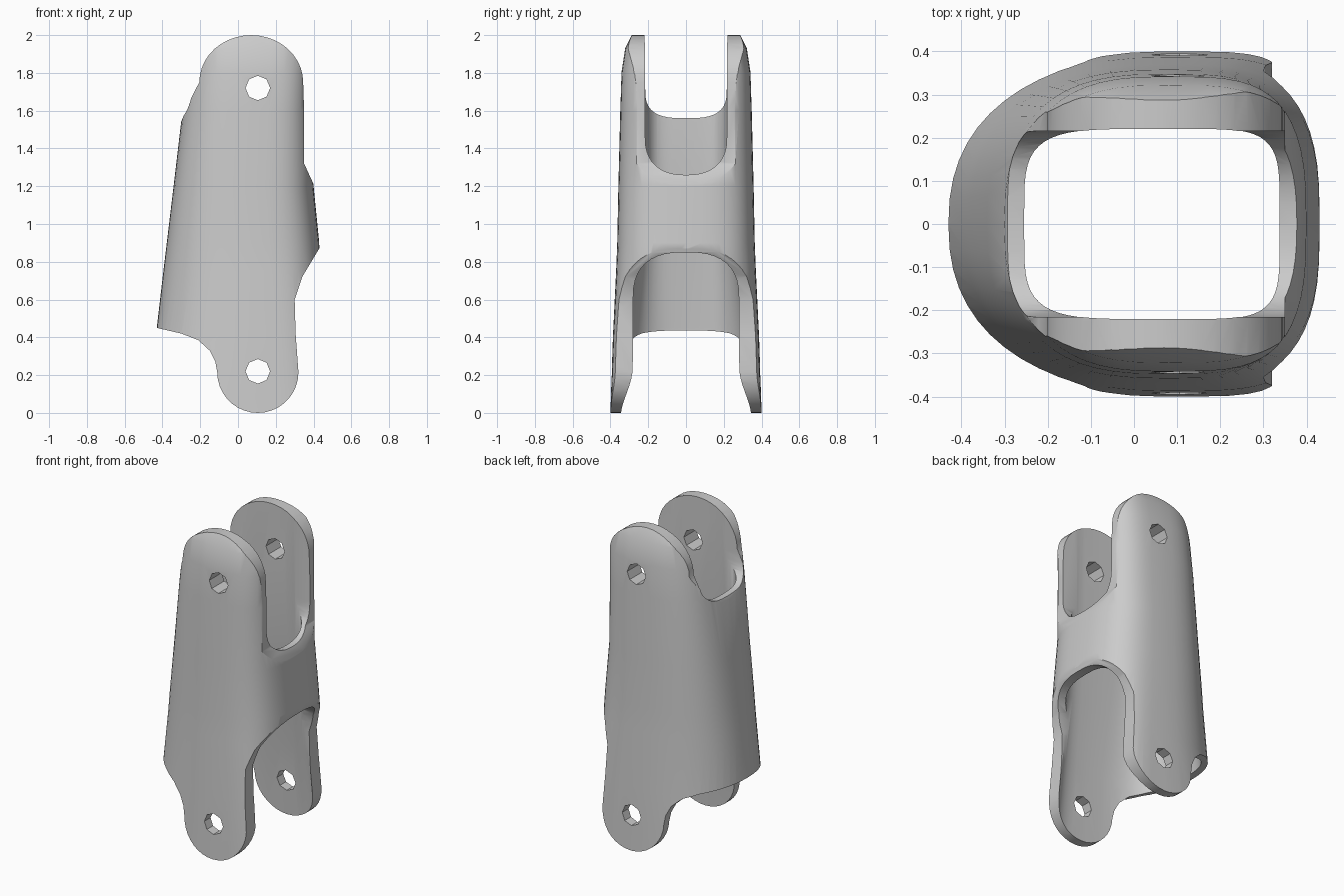
import bpy, bmesh
from math import sin, cos, pi, copysign, radians

cube = bpy.data.objects.get("Cube")
if cube:
    bpy.data.objects.remove(cube)

grey = bpy.data.materials.new("plain_grey")
grey.use_nodes = True
grey.diffuse_color = (0.6, 0.6, 0.6, 1)
grey.node_tree.nodes["Principled BSDF"].inputs["Base Color"].default_value = (0.6, 0.6, 0.6, 1)

MID = 0.08   # x of the widest depth of the sleeve


def finish(bm, name):
    bmesh.ops.recalc_face_normals(bm, faces=bm.faces[:])
    mesh = bpy.data.meshes.new(name)
    bm.to_mesh(mesh)
    bm.free()
    mesh.materials.append(grey)
    obj = bpy.data.objects.new(name, mesh)
    bpy.context.collection.objects.link(obj)
    return obj


def loft(name, rings, count=56):
    """Stack of rounded sections: z, left x, right x, half depth, left power, right power."""
    bm = bmesh.new()
    loops = []
    for z, left, right, depth, pow_l, pow_r in rings:
        loop = []
        for i in range(count):
            c, s = cos(2 * pi * i / count), sin(2 * pi * i / count)
            p = 2 / (pow_r if c > 0 else pow_l)
            width = right - MID if c > 0 else MID - left
            x = MID + width * copysign(abs(c) ** p, c)
            loop.append(bm.verts.new((x, depth * copysign(abs(s) ** p, s), z)))
        loops.append(loop)
    for a, b in zip(loops, loops[1:]):
        for i in range(count):
            j = (i + 1) % count
            bm.faces.new((a[i], a[j], b[j], b[i]))
    bm.faces.new(loops[0])
    bm.faces.new(loops[-1])
    return finish(bm, name)


def prism(name, points, axis, start, end):
    """Extrude an outline along x (points are y, z) or along y (points are x, z)."""
    bm = bmesh.new()
    place = (lambda a, b, t: (t, a, b)) if axis == "x" else (lambda a, b, t: (a, t, b))
    ends = [[bm.verts.new(place(a, b, t)) for a, b in points] for t in (start, end)]
    n = len(points)
    for i in range(n):
        j = (i + 1) % n
        bm.faces.new((ends[0][i], ends[0][j], ends[1][j], ends[1][i]))
    for e in ends:
        bm.faces.new(e)
    return finish(bm, name)


def arc(cx, cz, rx, rz, a0, a1, steps, power=2):
    pts = []
    for i in range(steps + 1):
        t = radians(a0 + (a1 - a0) * i / steps)
        c, s = cos(t), sin(t)
        pts.append((cx + rx * copysign(abs(c) ** (2 / power), c),
                    cz + rz * copysign(abs(s) ** (2 / power), s)))
    return pts


def combine(target, tool, operation):
    mod = target.modifiers.new("cut", "BOOLEAN")
    mod.operation, mod.object, mod.solver = operation, tool, "EXACT"
    bpy.context.view_layer.objects.active = target
    bpy.ops.object.modifier_apply(modifier=mod.name)
    bpy.data.objects.remove(tool)


# tapered sleeve body
sleeve = loft("clevis_sleeve", [
    (-0.05, -0.49, 0.43, 0.402, 2.4, 5),
    (0.40, -0.436, 0.43, 0.387, 2.3, 4),
    (0.75, -0.395, 0.432, 0.37, 2.4, 3.2),
    (0.90, -0.377, 0.43, 0.364, 2.5, 3),
    (1.20, -0.341, 0.40, 0.358, 2.6, 3),
    (1.60, -0.294, 0.39, 0.348, 2.8, 3.3),
    (1.80, -0.27, 0.39, 0.342, 2.8, 3.5),
    (1.93, -0.26, 0.385, 0.322, 2.8, 3.5),
    (2.05, -0.25, 0.38, 0.262, 2.8, 3.5)])

# hollow core, narrow at the top and flared at the bottom
combine(sleeve, loft("core", [
    (-0.10, -0.43, 0.39, 0.35, 3, 4),
    (0.45, -0.37, 0.37, 0.317, 3, 3.6),
    (0.85, -0.31, 0.36, 0.265, 3.5, 4),
    (1.20, -0.265, 0.338, 0.222, 4.5, 5),
    (2.15, -0.238, 0.335, 0.22, 5, 5)]), "DIFFERENCE")

# side outline with the rounded upper cheeks and lower ears
outline = arc(0.07, 1.75, 0.275, 0.25, 0, 180, 20)
outline += [(-0.262, 1.64), (-0.305, 1.53), (-0.5, 1.2), (-0.6, 0.475),
            (-0.43, 0.45), (-0.3, 0.42), (-0.21, 0.385), (-0.15, 0.33), (-0.12, 0.27)]
outline += arc(0.105, 0.215, 0.215, 0.215, 180, 360, 18)
outline += [(0.305, 0.42), (0.3, 0.6), (0.34, 0.72), (0.43, 0.87), (0.6, 0.97),
            (0.6, 1.1), (0.405, 1.2), (0.35, 1.32), (0.35, 1.6)]
combine(sleeve, prism("outline", outline, "y", -1, 1), "INTERSECT")

# upper slots: shallow on the right wall, deep on the left wall
for floor, rise, power, x0, x1 in ((1.56, 0.16, 3, -1, 0.05), (1.26, 0.2, 2.4, 0.04, 1)):
    slot = [(0.216, 2.3), (-0.216, 2.3)]
    slot += arc(0, floor + rise, 0.216, rise, 180, 360, 20, power)
    combine(sleeve, prism("slot", slot, "x", x0, x1), "DIFFERENCE")

# lower arch in the left wall
arch = [(-0.28, 0.3), (0.28, 0.3)] + arc(0, 0.6, 0.28, 0.25, 0, 180, 20, 2.6)
combine(sleeve, prism("arch", arch, "x", 0.2, 1), "DIFFERENCE")

# pin holes through cheeks and ears
for z in (0.22, 1.72):
    combine(sleeve, prism("pin", arc(0.105, z, 0.065, 0.065, 0, 315, 7), "y", -1, 1), "DIFFERENCE")

bpy.ops.object.select_all(action="DESELECT")
sleeve.select_set(True)
bpy.context.view_layer.objects.active = sleeve
bpy.ops.object.shade_smooth_by_angle(angle=radians(35))
